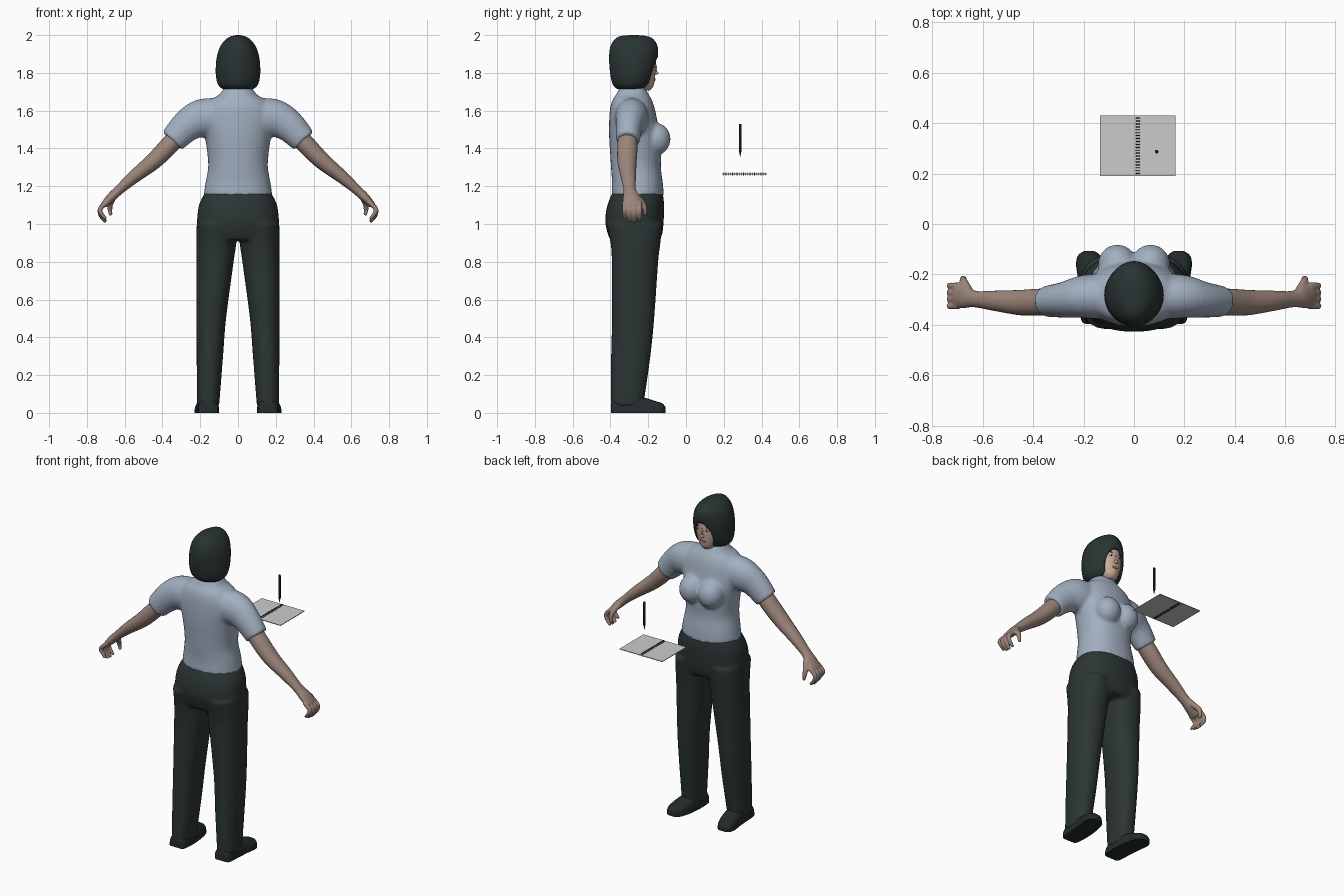
import bpy, bmesh, math
from mathutils import Vector, Matrix

cube = bpy.data.objects.get("Cube")
if cube:
    bpy.data.objects.remove(cube, do_unlink=True)


def material(name, r, g, b):
    m = bpy.data.materials.new(name)
    m.use_nodes = True
    m.diffuse_color = (r, g, b, 1)
    bsdf = m.node_tree.nodes["Principled BSDF"]
    bsdf.inputs["Base Color"].default_value = (r, g, b, 1)
    bsdf.inputs["Roughness"].default_value = 0.8
    return m


SKIN = material("skin", .33, .235, .195)
FACE = material("face skin", .60, .42, .33)
LIPS = material("lips", .32, .13, .11)
WHITE = material("eye white", .75, .75, .72)
HAIR = material("dark hair", .022, .034, .033)
SHIRT = material("pale blue shirt", .36, .43, .53)
PANTS = material("dark trousers", .024, .036, .034)
SHOE = material("dark shoes", .016, .024, .024)
PAPER = material("grey paper", .60, .60, .60)
BLACK = material("black", .008, .008, .009)


def spline(rows, steps):
    """Catmull-Rom through rows of numbers."""
    out = []
    for i in range(len(rows) - 1):
        a, b, c, d = rows[max(i - 1, 0)], rows[i], rows[i + 1], rows[min(i + 2, len(rows) - 1)]
        for k in range(steps):
            t = k / steps
            out.append([q + .5 * t * (r - p + t * (2 * p - 5 * q + 4 * r - s + t * (3 * (q - r) + s - p)))
                        for p, q, r, s in zip(a, b, c, d)])
    return out + [list(rows[-1])]


def skin_rings(bm, rings, seg, power):
    """Bridge elliptical rings given as (centre, u, v)."""
    def sq(x):
        return math.copysign(abs(x) ** power, x)
    loops = []
    for c, u, v in rings:
        loop = []
        for i in range(seg):
            a = math.tau * i / seg
            loop.append(bm.verts.new(c + u * sq(math.cos(a)) + v * sq(math.sin(a))))
        loops.append(loop)
    for a, b in zip(loops, loops[1:]):
        for i in range(seg):
            j = (i + 1) % seg
            bm.faces.new((a[i], a[j], b[j], b[i]))
    bm.faces.new(loops[0][::-1])
    bm.faces.new(loops[-1])


def column(bm, rows, seg=40, power=1, steps=4):
    """Upright form; rows are (z, centre x, half width, back y, front y)."""
    skin_rings(bm, [(Vector((cx, (yb + yf) / 2, z)), Vector((rx, 0, 0)), Vector((0, (yf - yb) / 2, 0)))
                    for z, cx, rx, yb, yf in spline(rows, steps)], seg, power)


def limb(bm, rows, seg=20, steps=4):
    """Bent form; rows are (x, y, z, radius across y, other radius)."""
    rows = spline(rows, steps)
    pts = [Vector(r[:3]) for r in rows]
    rings = []
    for i, r in enumerate(rows):
        t = (pts[min(i + 1, len(pts) - 1)] - pts[max(i - 1, 0)]).normalized()
        u = Vector((0, 1, 0))
        u = (u - t * t.dot(u)).normalized()
        rings.append((pts[i], u * r[3], t.cross(u) * r[4]))
    skin_rings(bm, rings, seg, 1)


def ball(bm, centre, radii):
    bmesh.ops.create_uvsphere(bm, u_segments=20, v_segments=12, radius=1,
                              matrix=Matrix.Translation(centre) @ Matrix.Diagonal((*radii, 1)))


def finish(name, bm, mat, voxel=0, relax=0, angle=50):
    bmesh.ops.recalc_face_normals(bm, faces=bm.faces)
    me = bpy.data.meshes.new(name)
    bm.to_mesh(me)
    bm.free()
    me.materials.append(mat)
    ob = bpy.data.objects.new(name, me)
    bpy.context.collection.objects.link(ob)
    bpy.ops.object.select_all(action='DESELECT')
    bpy.context.view_layer.objects.active = ob
    ob.select_set(True)
    if voxel:
        fuse = ob.modifiers.new("fuse", 'REMESH')
        fuse.mode = 'VOXEL'
        fuse.voxel_size = voxel
        fuse.use_smooth_shade = True
        soft = ob.modifiers.new("soften", 'SMOOTH')
        soft.factor = .5
        soft.iterations = relax
    else:
        bpy.ops.object.shade_smooth_by_angle(angle=math.radians(angle))
    return ob


# Shirt: torso, bust and short sleeves fused together
bm = bmesh.new()
column(bm, [(1.15, 0, .182, -.395, -.117), (1.22, 0, .172, -.392, -.123), (1.30, 0, .158, -.397, -.133),
            (1.38, 0, .163, -.402, -.13), (1.46, 0, .175, -.407, -.13), (1.54, 0, .19, -.407, -.15),
            (1.61, 0, .182, -.402, -.165), (1.655, 0, .15, -.39, -.18), (1.685, 0, .10, -.37, -.197),
            (1.73, 0, .07, -.348, -.222)], power=.92)
for s in (1, -1):
    ball(bm, (s * .066, -.158, 1.45), (.077, .077, .085))
    limb(bm, [(s * .08, -.29, 1.565, .09, .10), (s * .19, -.288, 1.56, .087, .102),
              (s * .27, -.30, 1.52, .072, .086), (s * .348, -.308, 1.44, .062, .07)], seg=28)
finish("shirt", bm, SHIRT, .010, 6)

# Trousers: hips and two legs fused together
bm = bmesh.new()
column(bm, [(1.165, 0, .176, -.39, -.122), (1.10, 0, .207, -.416, -.116), (1.02, 0, .217, -.428, -.118),
            (.95, 0, .22, -.415, -.125), (.915, 0, .215, -.40, -.14)], power=.88)
for s in (1, -1):
    column(bm, [(1.0, s * .112, .106, -.42, -.125), (.9, s * .115, .106, -.40, -.135),
                (.8, s * .122, .099, -.393, -.147), (.5, s * .142, .079, -.392, -.168),
                (.3, s * .149, .07, -.397, -.188), (.06, s * .158, .06, -.397, -.222),
                (.035, s * .158, .057, -.393, -.225)], seg=32, power=.9)
finish("trousers", bm, PANTS, .010, 5)

for s, side in ((1, "left"), (-1, "right")):
    # Shoe: half-oval sections from heel to toe, flattened on the ground
    bm = bmesh.new()
    skin_rings(bm, [(Vector((s * x, y, 0)), Vector((w, 0, 0)), Vector((0, 0, h)))
                    for x, y, w, h in spline([(.158, -.396, .035, .055), (.158, -.38, .052, .07),
                                              (.158, -.30, .058, .085), (.164, -.22, .058, .08),
                                              (.174, -.16, .056, .062), (.178, -.125, .044, .05),
                                              (.178, -.108, .022, .03)], 4)], 28, .7)
    for v in bm.verts:
        v.co.z = max(v.co.z, 0)
    bmesh.ops.remove_doubles(bm, verts=bm.verts, dist=.0005)
    finish(side + "_shoe", bm, SHOE)

    # Bare arm with palm, four curled fingers and a thumb
    bm = bmesh.new()
    limb(bm, [(s * .29, -.308, 1.50, .05, .05), (s * .37, -.31, 1.41, .054, .05),
              (s * .45, -.312, 1.33, .051, .045), (s * .55, -.305, 1.25, .041, .035),
              (s * .63, -.298, 1.18, .033, .026), (s * .67, -.29, 1.142, .045, .025),
              (s * .71, -.285, 1.10, .047, .018)])
    for y, drop in ((-.245, .005), (-.272, 0), (-.299, .004), (-.326, .016)):
        limb(bm, [(s * .695, y, 1.115, .013, .013), (s * .73, y, 1.08, .013, .013),
                  (s * .725, y, 1.042 + drop, .012, .012), (s * .70, y, 1.01 + drop, .009, .009)], seg=10)
    limb(bm, [(s * .655, -.265, 1.15, .016, .018), (s * .675, -.23, 1.11, .016, .016),
              (s * .678, -.217, 1.075, .012, .013), (s * .672, -.217, 1.045, .009, .009)], seg=10)
    finish(side + "_arm", bm, SKIN, .006, 3)

# Neck
bm = bmesh.new()
column(bm, [(1.64, 0, .06, -.345, -.235), (1.72, 0, .05, -.335, -.24), (1.80, 0, .052, -.335, -.235)], seg=28)
finish("neck", bm, SKIN)

# Head with nose
bm = bmesh.new()
column(bm, [(1.708, 0, .026, -.26, -.19), (1.73, 0, .052, -.30, -.172), (1.78, 0, .073, -.32, -.164),
            (1.84, 0, .082, -.33, -.16), (1.90, 0, .08, -.33, -.165), (1.95, 0, .04, -.30, -.20)], seg=36)
ball(bm, (0, -.163, 1.80), (.012, .017, .010))
ball(bm, (0, -.163, 1.82), (.007, .010, .028))
finish("head", bm, FACE)

# Facial details
bm = bmesh.new()
ball(bm, (0, -.167, 1.765), (.021, .006, .007))
finish("mouth", bm, LIPS)
for name, mat, z, y, radii in (("eyes", WHITE, 1.837, -.168, (.013, .005, .006)),
                               ("irises", BLACK, 1.837, -.165, (.005, .004, .0055)),
                               ("eyebrows", HAIR, 1.857, -.168, (.017, .006, .003))):
    bm = bmesh.new()
    for s in (1, -1):
        ball(bm, (s * .031, y, z), radii)
    finish(name, bm, mat)

# Bobbed hair, hollowed around the face
bm = bmesh.new()
column(bm, [(1.715, 0, .082, -.365, -.225), (1.74, 0, .107, -.388, -.19), (1.80, 0, .118, -.402, -.165),
            (1.88, 0, .113, -.407, -.15), (1.94, 0, .094, -.40, -.15), (1.98, 0, .062, -.375, -.175),
            (1.995, 0, .033, -.345, -.21), (2.0, 0, .008, -.295, -.26)], seg=48)
hair = finish("hair", bm, HAIR)
bm = bmesh.new()
ball(bm, (0, -.13, 1.775), (.074, .10, .112))
cutter = finish("face_opening_cutter", bm, HAIR)
cutter.hide_render = True
cut = hair.modifiers.new("face opening", 'BOOLEAN')
cut.operation = 'DIFFERENCE'
cut.object = cutter
bpy.context.view_layer.objects.active = hair
bpy.ops.object.modifier_apply(modifier=cut.name)
bpy.data.objects.remove(cutter, do_unlink=True)

# Open notebook with a spiral binding down the middle
bm = bmesh.new()
bmesh.ops.create_cube(bm, size=1, matrix=Matrix.Translation((.015, .31, 1.265))
                      @ Matrix.Diagonal((.30, .24, .004, 1)))
finish("notebook", bm, PAPER, angle=30)
bpy.ops.mesh.primitive_torus_add(major_segments=14, minor_segments=6, major_radius=.007, minor_radius=.002,
                                 location=(.015, .20, 1.265), rotation=(math.pi / 2, 0, 0))
binding = bpy.context.object
binding.name = "spiral_binding"
binding.data.materials.append(BLACK)
row = binding.modifiers.new("row", 'ARRAY')
row.count = 20
row.use_relative_offset = False
row.use_constant_offset = True
row.constant_offset_displace = (0, 0, -.0116)

# Upright pen
bm = bmesh.new()
column(bm, [(z, .09, r, .287 - r, .287 + r) for z, r in
            ((1.355, .001), (1.375, .004), (1.385, .007), (1.525, .007), (1.53, .005))], seg=16, steps=1)
finish("pen", bm, BLACK, angle=30)
